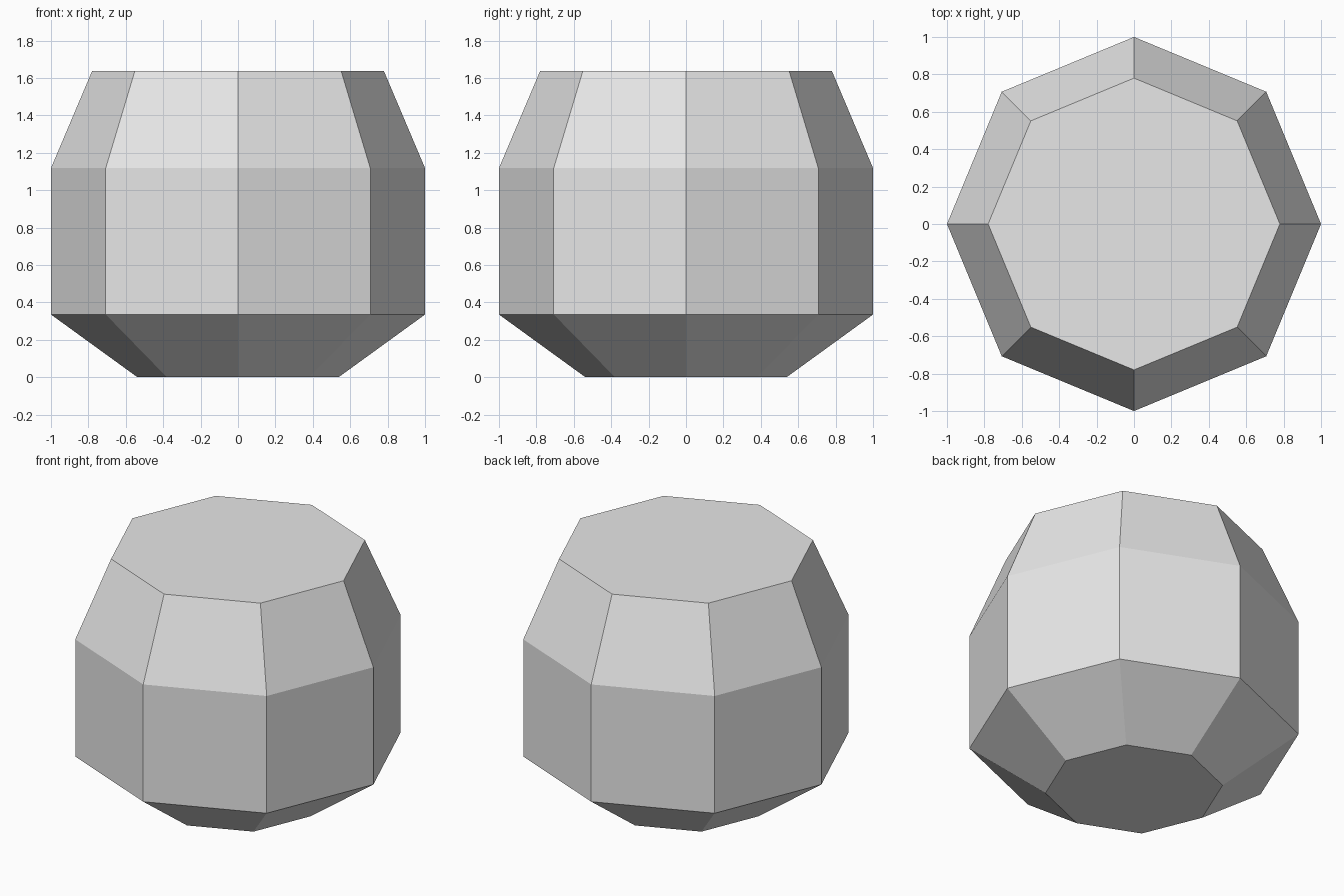
import bpy, bmesh
from math import cos, sin, pi

if "Cube" in bpy.data.objects:
    bpy.data.objects.remove(bpy.data.objects["Cube"])

SIDES = 8
# (radius, height) profile from base to top
PROFILE = [(0.538, 0.0), (1.0, 0.335), (1.0, 1.118), (0.78, 1.637)]

grey = bpy.data.materials.new("light_grey")
grey.diffuse_color = (0.8, 0.8, 0.8, 1.0)
grey.use_nodes = True
grey.node_tree.nodes["Principled BSDF"].inputs["Base Color"].default_value = grey.diffuse_color

# Faceted octagonal body with flat caps
bm = bmesh.new()
rings = [[bm.verts.new((r * cos(2 * pi * i / SIDES), r * sin(2 * pi * i / SIDES), z))
          for i in range(SIDES)] for r, z in PROFILE]
for low, high in zip(rings, rings[1:]):
    for i in range(SIDES):
        j = (i + 1) % SIDES
        bm.faces.new((low[i], low[j], high[j], high[i]))
bm.faces.new(rings[0][::-1])
bm.faces.new(rings[-1])
bmesh.ops.recalc_face_normals(bm, faces=bm.faces)

mesh = bpy.data.meshes.new("faceted_body")
bm.to_mesh(mesh)
bm.free()
mesh.materials.append(grey)
body = bpy.data.objects.new("faceted_body", mesh)
bpy.context.collection.objects.link(body)
